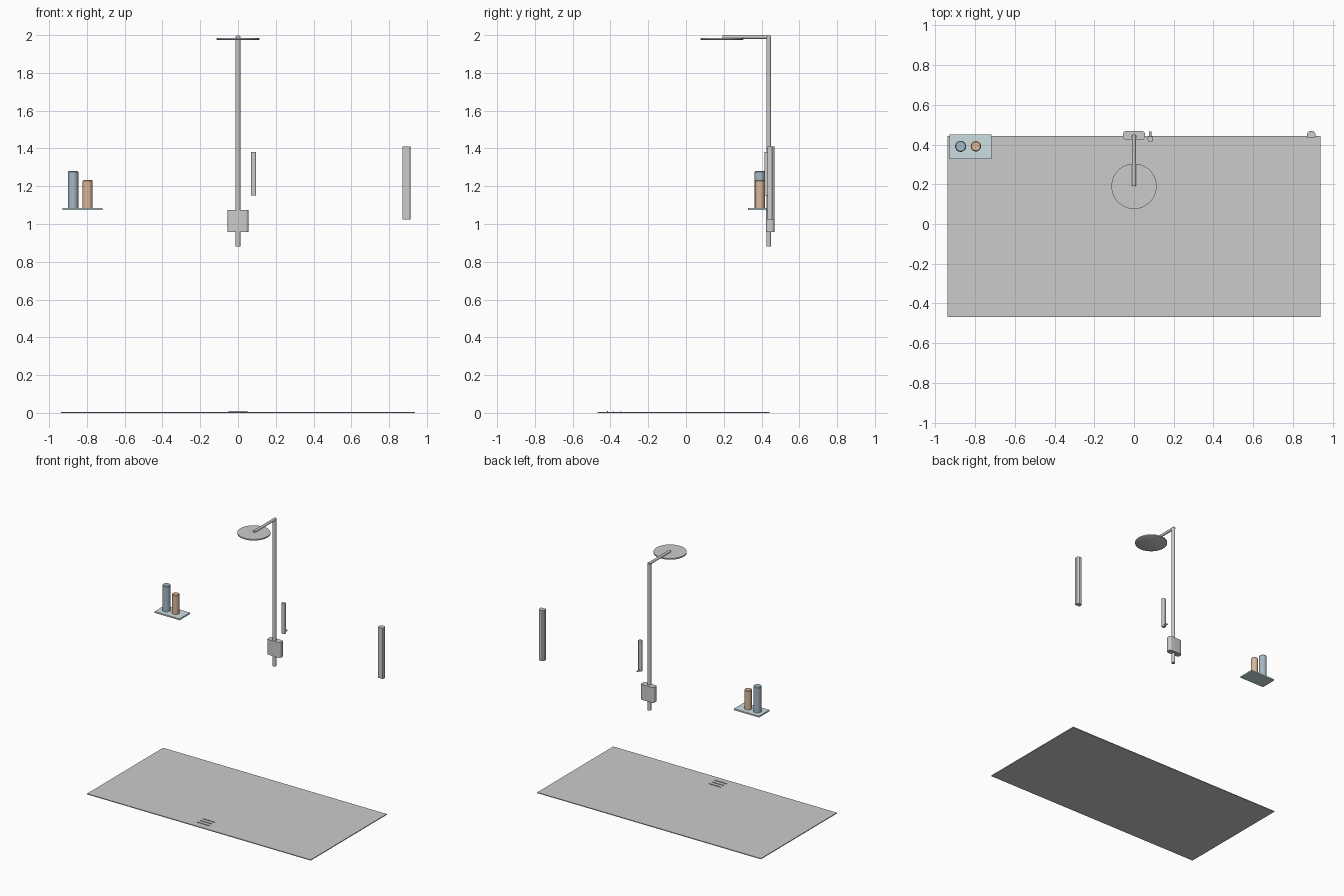
import bpy, bmesh, math
from mathutils import Vector

if "Cube" in bpy.data.objects:
    bpy.data.objects.remove(bpy.data.objects["Cube"])


def material(name, color):
    m = bpy.data.materials.new(name)
    m.diffuse_color = (*color, 1)
    m.use_nodes = True
    m.node_tree.nodes["Principled BSDF"].inputs["Base Color"].default_value = m.diffuse_color
    return m


def finish(name, bm, mat=None):
    bmesh.ops.recalc_face_normals(bm, faces=bm.faces)
    me = bpy.data.meshes.new(name)
    bm.to_mesh(me)
    bm.free()
    ob = bpy.data.objects.new(name, me)
    bpy.context.collection.objects.link(ob)
    if mat:
        me.materials.append(mat)
    bpy.ops.object.select_all(action='DESELECT')
    ob.select_set(True)
    bpy.context.view_layer.objects.active = ob
    bpy.ops.object.shade_smooth_by_angle(angle=math.radians(35))
    return ob


def prism(name, points, z0, z1, mat=None):
    bm = bmesh.new()
    face = bm.faces.new([bm.verts.new((x, y, z0)) for x, y in points])
    top = bmesh.ops.extrude_face_region(bm, geom=[face])['geom']
    verts = [v for v in top if isinstance(v, bmesh.types.BMVert)]
    bmesh.ops.translate(bm, verts=verts, vec=(0, 0, z1 - z0))
    return finish(name, bm, mat)


def rounded_box(name, x, y, z, r=0, mat=None, steps=5):
    # x, y, z are (min, max); vertical corners get radius r
    if r == 0:
        pts = [(x[0], y[0]), (x[1], y[0]), (x[1], y[1]), (x[0], y[1])]
    else:
        pts = []
        for cx, cy, a0 in ((x[1] - r, y[1] - r, 0), (x[0] + r, y[1] - r, 90),
                           (x[0] + r, y[0] + r, 180), (x[1] - r, y[0] + r, 270)):
            for i in range(steps + 1):
                a = math.radians(a0 + 90 * i / steps)
                pts.append((cx + r * math.cos(a), cy + r * math.sin(a)))
    return prism(name, pts, *z, mat)


def rod(name, a, b, r, sides=24):
    a, b = Vector(a), Vector(b)
    bm = bmesh.new()
    bmesh.ops.create_cone(bm, cap_ends=True, segments=sides, radius1=r, radius2=r,
                          depth=(b - a).length)
    rot = (b - a).to_track_quat('Z', 'Y').to_matrix().to_4x4()
    rot.translation = (a + b) / 2
    bmesh.ops.transform(bm, matrix=rot, verts=bm.verts)
    return finish(name, bm)


def lathe(name, center, profile, mat=None, sides=32):
    # profile: (radius, z) from bottom to top, capped at both ends
    bm = bmesh.new()
    rings = []
    for r, z in profile:
        rings.append([bm.verts.new((center[0] + r * math.cos(2 * math.pi * i / sides),
                                    center[1] + r * math.sin(2 * math.pi * i / sides), z))
                      for i in range(sides)])
    for lo, hi in zip(rings, rings[1:]):
        for i in range(sides):
            j = (i + 1) % sides
            bm.faces.new((lo[i], lo[j], hi[j], hi[i]))
    bm.faces.new(rings[0])
    bm.faces.new(rings[-1])
    return finish(name, bm, mat)


glass = material("pale_glass", (0.62, 0.74, 0.76))
blue = material("blue_bottle", (0.38, 0.48, 0.56))
orange = material("orange_bottle", (0.72, 0.48, 0.32))

# Floor tray and drain slots
rounded_box("shower_tray", (-0.938, 0.938), (-0.468, 0.442), (0, 0.006))
for i, y in enumerate((-0.416, -0.382, -0.348)):
    rounded_box(f"drain_slot_{i + 1}", (-0.05, 0.05), (y - 0.002, y + 0.002), (0.005, 0.010))

# Riser pipe, arm and rain head
rod("riser_pipe", (0, 0.438, 0.88), (0, 0.438, 1.993), 0.013)
rod("head_arm", (0, 0.192, 1.990), (0, 0.448, 1.990), 0.010)
lathe("rain_head", (0, 0.19), [(0.106, 1.973), (0.114, 1.977), (0.114, 1.986)], sides=48)

# Valve body
rounded_box("mixer_valve", (-0.056, 0.056), (0.424, 0.468), (0.957, 1.073), 0.016)

# Hand shower on its wall peg
rounded_box("hand_shower", (0.069, 0.096), (0.416, 0.440), (1.152, 1.382), 0.007)
rod("hand_shower_peg", (0.082, 0.436, 1.160), (0.082, 0.466, 1.160), 0.006, 12)

# Door handle post with chamfered wall side
prism("handle_post", [(0.871, 0.432), (0.911, 0.432), (0.913, 0.436), (0.913, 0.456),
                      (0.903, 0.468), (0.881, 0.468), (0.870, 0.456), (0.870, 0.436)],
      1.025, 1.41)

# Shelf and bottles
rounded_box("shelf", (-0.928, -0.718), (0.327, 0.451), (1.075, 1.086), 0, glass)
for name, x, r, top, mat in (("tall_bottle", -0.873, 0.028, 1.28, blue),
                             ("short_bottle", -0.796, 0.026, 1.232, orange)):
    lathe(name, (x, 0.391), [(r, 1.086), (r, top - 0.005), (r - 0.004, top)], mat)
